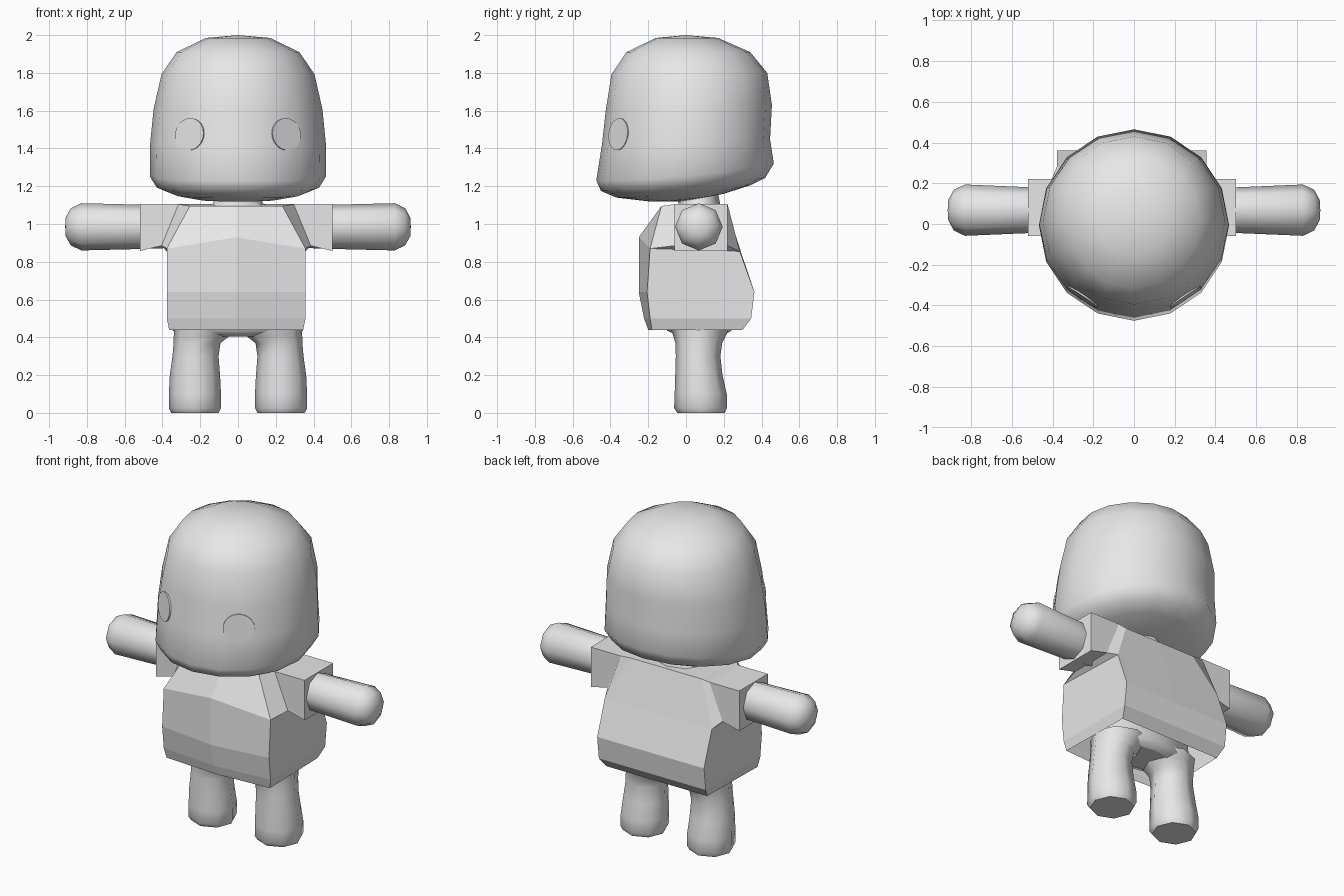
import bpy, bmesh, math
from mathutils import Vector

cube = bpy.data.objects.get("Cube")
if cube:
    bpy.data.objects.remove(cube, do_unlink=True)

# One plain grey for the whole figure
grey = bpy.data.materials.new("light_grey")
grey.use_nodes = True
grey.diffuse_color = (0.8, 0.8, 0.8, 1)
grey.node_tree.nodes["Principled BSDF"].inputs["Base Color"].default_value = grey.diffuse_color


def finish(name, bm, smooth):
    """Turn a bmesh into an object; many-sided end caps stay flat."""
    bmesh.ops.remove_doubles(bm, verts=bm.verts, dist=0.0005)
    bmesh.ops.recalc_face_normals(bm, faces=bm.faces)
    for face in bm.faces:
        face.smooth = smooth and len(face.verts) <= 4
    mesh = bpy.data.meshes.new(name)
    bm.to_mesh(mesh)
    bm.free()
    mesh.materials.append(grey)
    obj = bpy.data.objects.new(name, mesh)
    bpy.context.collection.objects.link(obj)
    return obj


def loft(name, rings, smooth=True):
    """Skin closed rings of points and cap both ends."""
    bm = bmesh.new()
    loops = [[bm.verts.new(p) for p in ring] for ring in rings]
    n = len(loops[0])
    for a, b in zip(loops, loops[1:]):
        for i in range(n):
            j = (i + 1) % n
            bm.faces.new((a[i], a[j], b[j], b[i]))
    bm.faces.new(loops[0])
    bm.faces.new(loops[-1])
    return finish(name, bm, smooth)


def angles(sides):
    return [2 * math.pi * i / sides for i in range(sides)]


def oval(z, cx, cy, rx, ry, sides=8):
    return [(cx + rx * math.cos(a), cy + ry * math.sin(a), z) for a in angles(sides)]


def head_ring(z_front, z_back, y_front, y_back, rx):
    """Oval ring that rises toward the back."""
    cy, ry = (y_front + y_back) / 2, (y_back - y_front) / 2
    return [(rx * math.cos(a), cy + ry * math.sin(a),
             z_front + (z_back - z_front) * ((1 + math.sin(a)) / 2) ** 2)
            for a in angles(16)]


# Head
loft("head", [head_ring(*r) for r in (
    (2.0, 2.0, 0, 0, 0),
    (1.985, 1.985, -0.16, 0.17, 0.17),
    (1.91, 1.91, -0.315, 0.34, 0.325),
    (1.79, 1.80, -0.395, 0.43, 0.405),
    (1.60, 1.63, -0.425, 0.455, 0.447),
    (1.42, 1.45, -0.445, 0.445, 0.465),
    (1.23, 1.32, -0.475, 0.465, 0.467),
    (1.175, 1.245, -0.45, 0.42, 0.43),
    (1.14, 1.205, -0.37, 0.34, 0.34),
    (1.12, 1.16, -0.2, 0.2, 0.2),
    (1.12, 1.12, 0, 0, 0))])

# Torso and neck under the shirt
loft("torso", [oval(*r) for r in (
    (0.405, 0, 0.08, 0.27, 0.11),
    (0.435, 0, 0.07, 0.345, 0.17),
    (0.80, 0, 0.07, 0.30, 0.17),
    (1.06, 0, 0.07, 0.22, 0.12),
    (1.11, 0, 0.07, 0.13, 0.11),
    (1.16, 0, 0.06, 0.13, 0.11))])

for side, s in (("left", 1), ("right", -1)):
    # Legs
    loft(side + "_leg", [oval(z, s * cx, cy, rx, ry) for z, cx, cy, rx, ry in (
        (0.0, 0.228, 0.08, 0.125, 0.125),
        (0.025, 0.228, 0.077, 0.138, 0.14),
        (0.10, 0.228, 0.078, 0.138, 0.138),
        (0.20, 0.228, 0.068, 0.133, 0.125),
        (0.30, 0.225, 0.064, 0.122, 0.118),
        (0.37, 0.217, 0.068, 0.124, 0.124),
        (0.41, 0.19, 0.072, 0.15, 0.14),
        (0.46, 0.17, 0.075, 0.17, 0.16))])

    # Arms
    loft(side + "_arm", [[(s * x, 0.068 + ry * math.cos(a), 0.985 + rz * math.sin(a))
                          for a in angles(8)] for x, ry, rz in (
        (0.30, 0.11, 0.11),
        (0.50, 0.112, 0.117),
        (0.83, 0.126, 0.125),
        (0.885, 0.10, 0.098),
        (0.912, 0.05, 0.05),
        (0.915, 0, 0))])

    # Eyes: thin oval plates lying on the face
    normal = Vector((s * math.sin(math.radians(34)), -math.cos(math.radians(34)), 0.1)).normalized()
    across = Vector((0, 0, 1)).cross(normal).normalized()
    up = normal.cross(across)
    centre = Vector((s * 0.255, -0.356, 1.475))
    loft(side + "_eye", [[centre + normal * d + across * 0.09 * math.cos(a)
                          + up * 0.085 * math.sin(a) for a in angles(24)]
                         for d in (-0.004, 0.005)], smooth=False)

# Shirt half: rows from hem to collar, each front centre, front corner, back corner, back centre
rows = (
    ((0, -0.20, 0.44), (0.355, -0.18, 0.44), (0.345, 0.30, 0.44), (0, 0.30, 0.44)),
    ((0, -0.222, 0.5), (0.367, -0.19, 0.5), (0.367, 0.345, 0.5), (0, 0.345, 0.5)),
    ((0, -0.25, 0.64), (0.367, -0.206, 0.64), (0.367, 0.362, 0.64), (0, 0.362, 0.64)),
    ((0, -0.25, 0.93), (0.367, -0.19, 0.87), (0.367, 0.285, 0.855), (0, 0.29, 0.855)),
    ((0, -0.13, 1.095), (0.245, -0.13, 1.095), (0.245, 0.21, 1.105), (0, 0.21, 1.105)))
bm = bmesh.new()
grid = [[bm.verts.new(p) for p in row] for row in rows]
for r, (a, b) in enumerate(zip(grid, grid[1:])):
    for i in range(3):
        if (r, i) != (3, 1):  # armhole stays open
            bm.faces.new((a[i], a[i + 1], b[i + 1], b[i]))
bm.faces.new(grid[-1])

# Sleeve grown out of the armhole
loop = [grid[4][1], grid[3][1], grid[3][2], grid[4][2]]
for x_top, x_low, z_low in ((0.305, 0.395, 0.885), (0.51, 0.51, 0.857)):
    ring = [bm.verts.new(p) for p in ((x_top, -0.06, 1.105), (x_low, -0.06, z_low),
                                      (x_low, 0.22, z_low), (x_top, 0.22, 1.105))]
    for i in range(4):
        j = (i + 1) % 4
        bm.faces.new((loop[i], loop[j], ring[j], ring[i]))
    loop = ring
bm.faces.new(loop)
shirt = finish("shirt", bm, False)
shirt.location.x = -0.01
mirror = shirt.modifiers.new("mirror", "MIRROR")
mirror.use_clip = True
